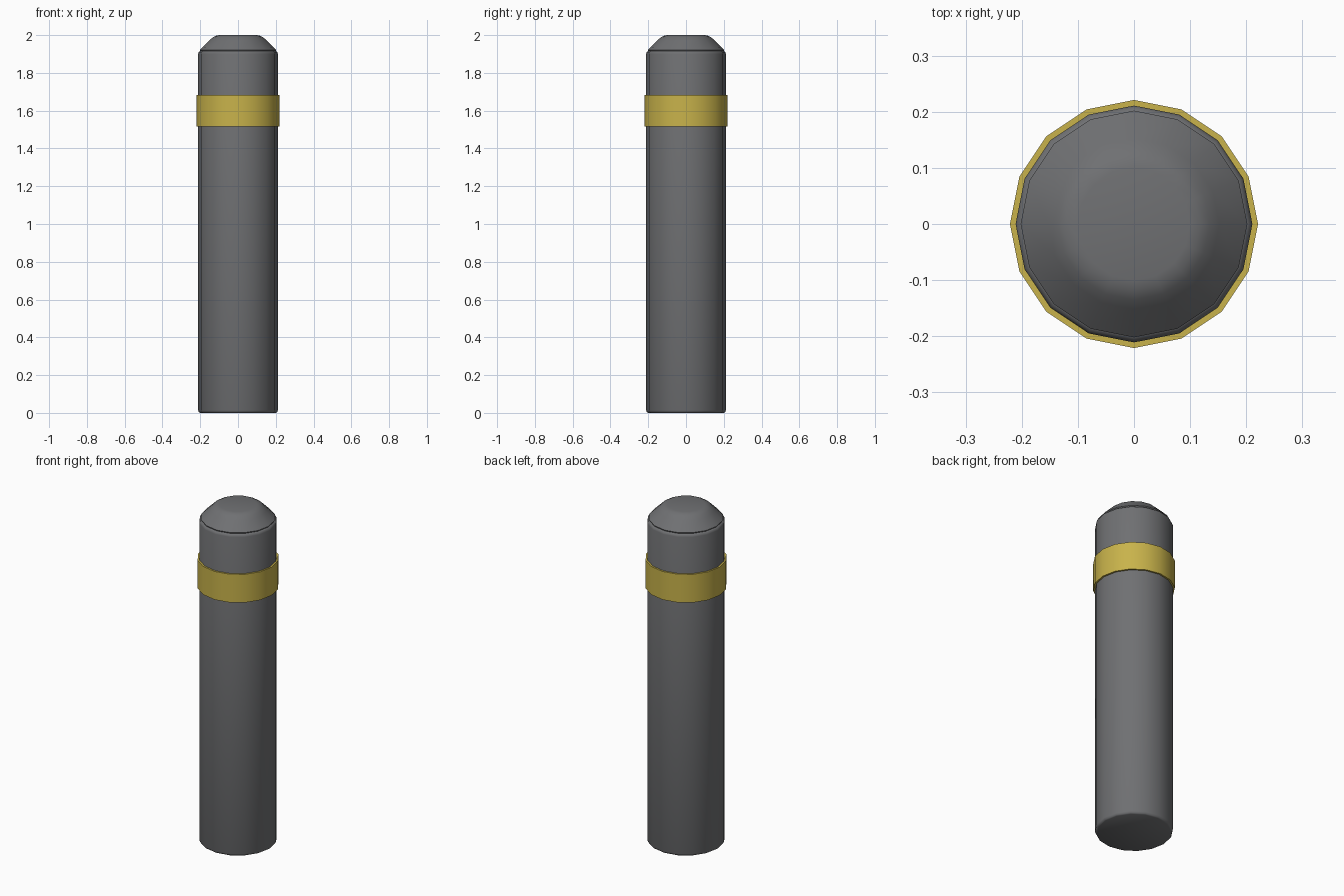
import bpy, math

SIDES = 16

cube = bpy.data.objects.get("Cube")
if cube:
    bpy.data.objects.remove(cube, do_unlink=True)


def material(name, rgb):
    mat = bpy.data.materials.new(name)
    mat.use_nodes = True
    mat.diffuse_color = (*rgb, 1)
    bsdf = next(n for n in mat.node_tree.nodes if n.type == 'BSDF_PRINCIPLED')
    bsdf.inputs["Base Color"].default_value = (*rgb, 1)
    bsdf.inputs["Roughness"].default_value = 0.6
    return mat


def lathe(name, profile, mat, closed=False, smooth=40):
    """Spin (radius, z) points round z; ends are capped unless the profile is a loop."""
    verts = [(r * math.cos(2 * math.pi * s / SIDES), r * math.sin(2 * math.pi * s / SIDES), z)
             for r, z in profile for s in range(SIDES)]
    n = len(profile)
    faces = []
    for i in range(n if closed else n - 1):
        a, b = i * SIDES, (i + 1) % n * SIDES
        for s in range(SIDES):
            t = (s + 1) % SIDES
            faces.append((a + s, a + t, b + t, b + s))
    if not closed:
        faces.append(tuple(reversed(range(SIDES))))
        faces.append(tuple(range((n - 1) * SIDES, n * SIDES)))
    mesh = bpy.data.meshes.new(name)
    mesh.from_pydata(verts, [], faces)
    mesh.materials.append(mat)
    obj = bpy.data.objects.new(name, mesh)
    bpy.context.collection.objects.link(obj)
    bpy.ops.object.select_all(action='DESELECT')
    obj.select_set(True)
    bpy.context.view_layer.objects.active = obj
    bpy.ops.object.shade_smooth_by_angle(angle=math.radians(smooth))
    return obj


grey = material("dark grey metal", (0.16, 0.163, 0.17))
yellow = material("yellow band", (0.58, 0.45, 0.07))

# Post with softened rims
lathe("post", [(0.2, 0), (0.207, 0.004), (0.211, 0.014),
               (0.211, 1.9), (0.208, 1.91), (0.2, 1.916)], grey, smooth=50)

# Domed cap with a flat crown
lathe("cap", [(0.198, 1.912), (0.202, 1.922), (0.152, 1.971), (0.135, 1.987),
              (0.118, 1.996), (0.1, 2.0)], grey, smooth=45)

# Raised band round the post
lathe("reflective_band", [(0.205, 1.515), (0.221, 1.515),
                          (0.221, 1.683), (0.205, 1.683)], yellow, closed=True)
